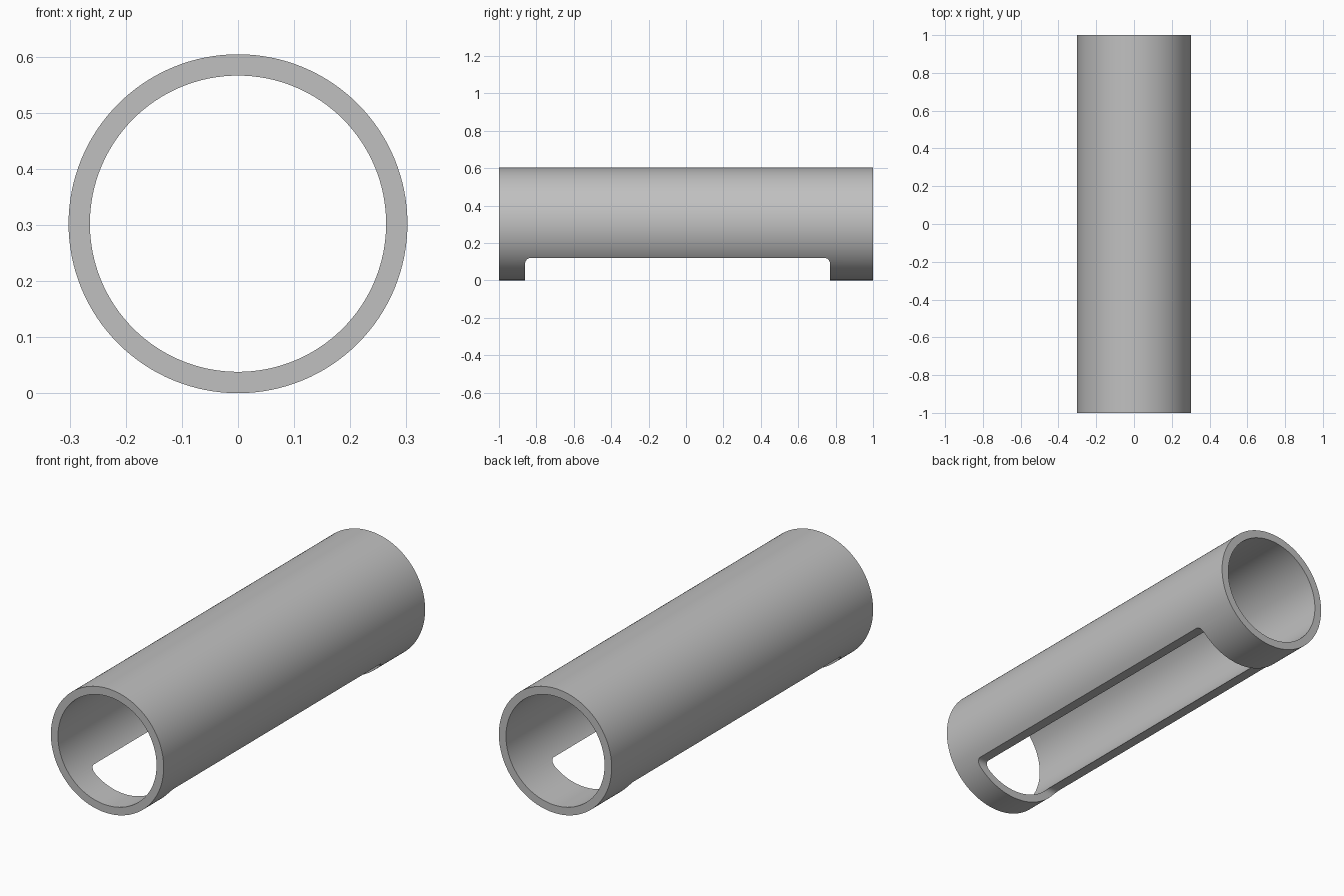
import bpy, bmesh, math
from mathutils import Matrix

OUTER, INNER, LENGTH, SIDES = 0.302, 0.264, 2.0, 128
SLOT_FRONT, SLOT_BACK, SLOT_TOP, CORNER = -0.86, 0.77, 0.12, 0.03

cube = bpy.data.objects.get("Cube")
if cube:
    bpy.data.objects.remove(cube, do_unlink=True)

grey = bpy.data.materials.new("plain grey")
grey.use_nodes = True
colour = (0.53, 0.53, 0.53, 1)
grey.diffuse_color = colour
grey.node_tree.nodes["Principled BSDF"].inputs["Base Color"].default_value = colour


def make_object(name, bm):
    bmesh.ops.recalc_face_normals(bm, faces=bm.faces)
    mesh = bpy.data.meshes.new(name)
    bm.to_mesh(mesh)
    bm.free()
    mesh.materials.append(grey)
    obj = bpy.data.objects.new(name, mesh)
    bpy.context.collection.objects.link(obj)
    return obj


# Hollow tube: a wall profile spun around the long axis
bm = bmesh.new()
wall = [bm.verts.new((r, y, 0)) for r, y in (
    (INNER, -LENGTH / 2), (OUTER, -LENGTH / 2),
    (OUTER, LENGTH / 2), (INNER, LENGTH / 2))]
edges = [bm.edges.new((wall[i], wall[(i + 1) % 4])) for i in range(4)]
bmesh.ops.spin(bm, geom=wall + edges, cent=(0, 0, 0), axis=(0, 1, 0),
               angle=math.tau, steps=SIDES, use_duplicate=False)
bmesh.ops.remove_doubles(bm, verts=bm.verts, dist=0.0001)
bmesh.ops.transform(bm, matrix=Matrix.Translation((0, 0, OUTER)), verts=bm.verts)
tube = make_object("tube", bm)

# Slot cutter: block across the underside with rounded upper corners
bm = bmesh.new()
outline = [(SLOT_BACK, -0.1), (SLOT_FRONT, -0.1)]
for centre, start in ((SLOT_FRONT + CORNER, 180), (SLOT_BACK - CORNER, 90)):
    for i in range(9):
        a = math.radians(start - 90 * i / 8)
        outline.append((centre + CORNER * math.cos(a),
                        SLOT_TOP - CORNER + CORNER * math.sin(a)))
side = bm.faces.new([bm.verts.new((-0.5, y, z)) for y, z in outline])
grown = bmesh.ops.extrude_face_region(bm, geom=[side])["geom"]
bmesh.ops.translate(bm, vec=(1, 0, 0),
                    verts=[v for v in grown if isinstance(v, bmesh.types.BMVert)])
cutter = make_object("slot_cutter", bm)

# Cut the slot, then drop the cutter
bpy.context.view_layer.objects.active = tube
tube.select_set(True)
cut = tube.modifiers.new("slot", "BOOLEAN")
cut.operation = "DIFFERENCE"
cut.solver = "EXACT"
cut.object = cutter
bpy.ops.object.modifier_apply(modifier=cut.name)
bpy.data.objects.remove(cutter, do_unlink=True)

# Smooth round walls with crisp rims
bpy.ops.object.select_all(action="DESELECT")
tube.select_set(True)
bpy.ops.object.shade_smooth_by_angle(angle=math.radians(30))
